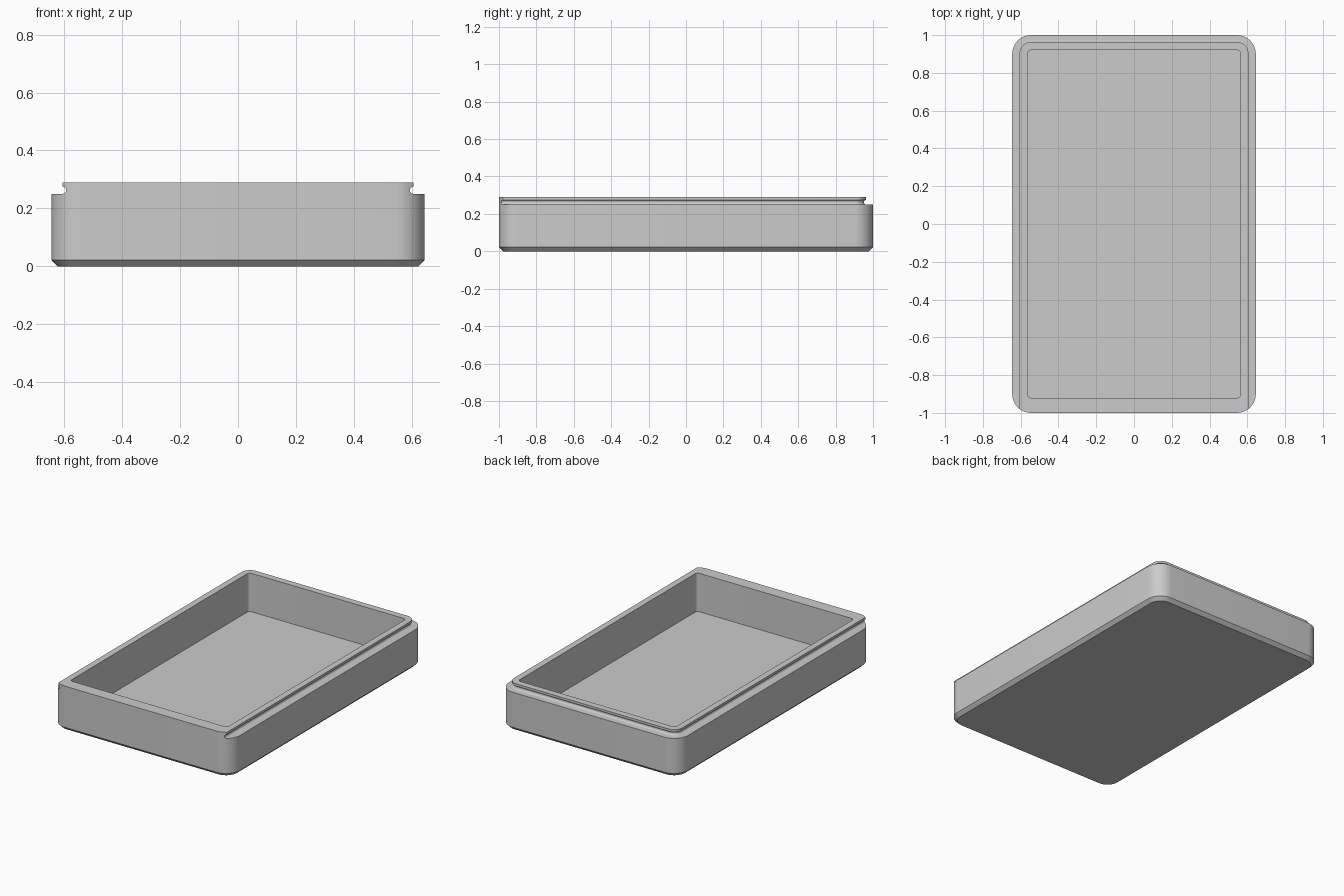
import bpy, bmesh, math

if "Cube" in bpy.data.objects:
    bpy.data.objects.remove(bpy.data.objects["Cube"])

grey = bpy.data.materials.new("plain grey")
grey.diffuse_color = (0.6, 0.6, 0.6, 1)
grey.use_nodes = True
grey.node_tree.nodes["Principled BSDF"].inputs["Base Color"].default_value = grey.diffuse_color


def ring(hx, y0, y1, r, z, seg=10):
    """Rounded rectangle outline, counter-clockwise."""
    pts = []
    corners = [(hx - r, y1 - r), (-hx + r, y1 - r), (-hx + r, y0 + r), (hx - r, y0 + r)]
    for i, (cx, cy) in enumerate(corners):
        for k in range(seg + 1):
            a = math.pi / 2 * (i + k / seg)
            pts.append((cx + r * math.cos(a), cy + r * math.sin(a), z))
    return pts


def loft(name, rings, closed=False):
    """Skin a stack of outlines; cap the ends, or close into a loop."""
    bm = bmesh.new()
    loops = [[bm.verts.new(p) for p in r] for r in rings]
    n = len(loops[0])
    pairs = list(zip(loops, loops[1:]))
    if closed:
        pairs.append((loops[-1], loops[0]))
    else:
        bm.faces.new(loops[0][::-1])
        bm.faces.new(loops[-1])
    for a, b in pairs:
        for i in range(n):
            j = (i + 1) % n
            bm.faces.new((a[i], a[j], b[j], b[i]))
    bmesh.ops.recalc_face_normals(bm, faces=bm.faces)
    me = bpy.data.meshes.new(name)
    bm.to_mesh(me)
    bm.free()
    me.materials.append(grey)
    ob = bpy.data.objects.new(name, me)
    bpy.context.collection.objects.link(ob)
    return ob


# Outer block with chamfered bottom edge
c = 0.022
tray = loft("tray", [ring(0.645 - c, -1 + c, 1 - c, 0.1 - c, 0),
                     ring(0.645, -1, 1, 0.1, c),
                     ring(0.645, -1, 1, 0.1, 0.29)])

# Inner cavity
cavity = loft("cavity_cutter", [ring(0.565, -0.92, 0.92, 0.02, z) for z in (0.04, 0.4)])

# Lid rail on both sides and the back: shelf, rounded groove and upright lip
gr, gz = 0.0125, 0.2625
profile = [(0, 0.4)]
for k in range(9):
    a = math.pi * k / 8
    profile.append((gr * math.sin(a), gz + gr * math.cos(a)))
rail_rings = [ring(0.606 - d, -1.3 + d, 0.963 - d, 0.06 - d, z) for d, z in profile]
rail_rings += [ring(0.9, -1.6, 1.3, 0.06, z) for z in (0.25, 0.4)]
rail = loft("rail_cutter", rail_rings, closed=True)

for cutter in (cavity, rail):
    cutter.hide_render = True
    mod = tray.modifiers.new(cutter.name, 'BOOLEAN')
    mod.operation = 'DIFFERENCE'
    mod.solver = 'EXACT'
    mod.object = cutter
    bpy.context.view_layer.objects.active = tray
    bpy.ops.object.modifier_apply(modifier=mod.name)
    bpy.data.objects.remove(cutter)

# Smooth corners, sharp edges
bpy.ops.object.select_all(action='DESELECT')
tray.select_set(True)
bpy.context.view_layer.objects.active = tray
bpy.ops.object.shade_smooth_by_angle(angle=math.radians(30))
